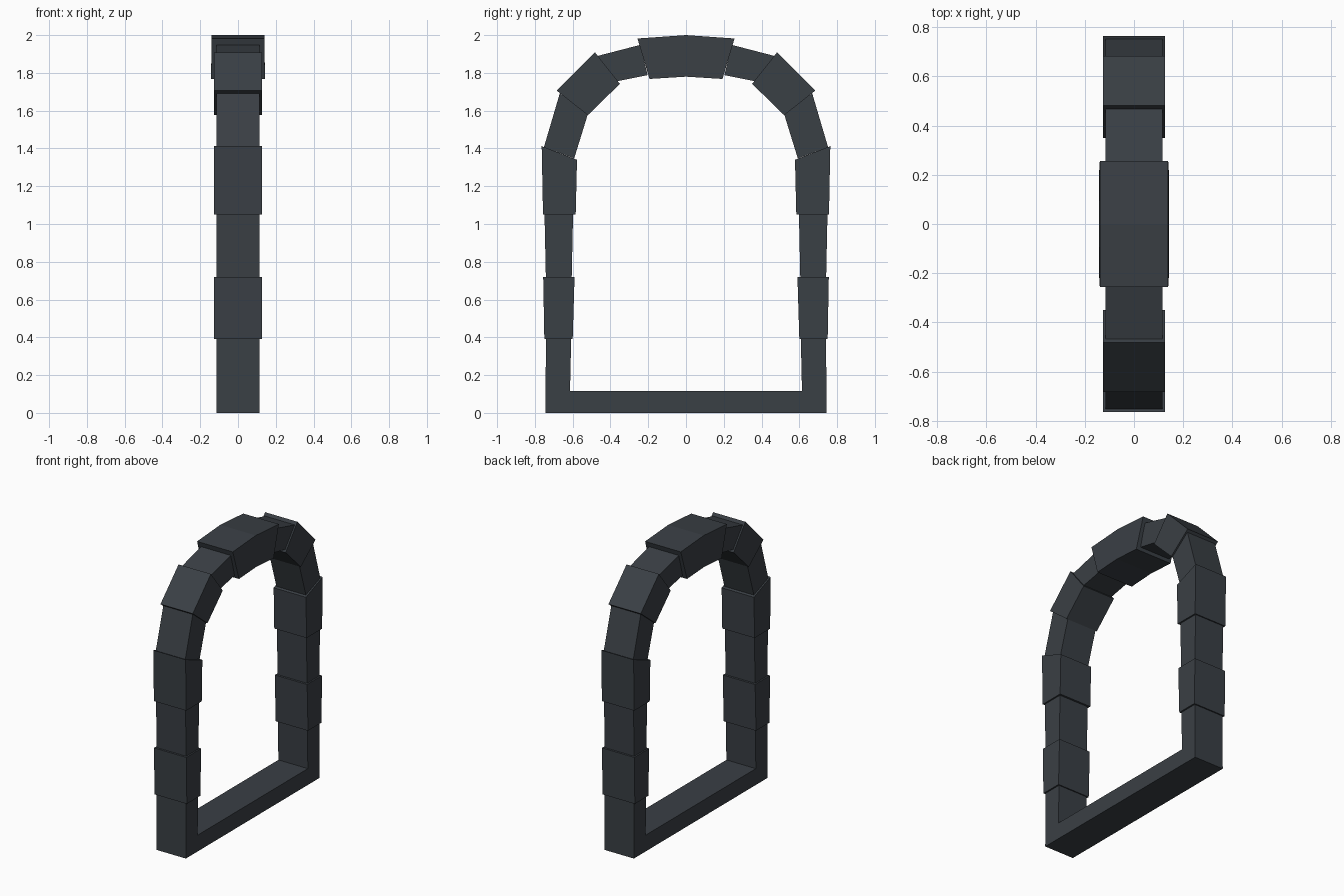
import bpy

if "Cube" in bpy.data.objects:
    bpy.data.objects.remove(bpy.data.objects["Cube"])

stone = bpy.data.materials.new("dark slate")
stone.diffuse_color = (0.042, 0.050, 0.059, 1)
stone.use_nodes = True
stone.node_tree.nodes["Principled BSDF"].inputs["Base Color"].default_value = stone.diffuse_color


def prism(name, profile, hw, hw_back=None, wide=()):
    """Extrude a (y, z) outline across x; indices in wide use the other half width."""
    n = len(profile)
    w = [hw_back if i in wide else hw for i in range(n)]
    verts = [(-w[i], y, z) for i, (y, z) in enumerate(profile)]
    verts += [(w[i], y, z) for i, (y, z) in enumerate(profile)]
    faces = [tuple(range(n))[::-1], tuple(range(n, 2 * n))]
    faces += [(i, (i + 1) % n, n + (i + 1) % n, n + i) for i in range(n)]
    me = bpy.data.meshes.new(name)
    me.from_pydata(verts, [], faces)
    me.materials.append(stone)
    ob = bpy.data.objects.new(name, me)
    bpy.context.collection.objects.link(ob)


def mirrored(half):
    """Complete a half outline with its reflection across y = 0."""
    return half + [(-y, z) for y, z in reversed(half)]


THIN, THICK = 0.115, 0.126

# sill with the two lowest jamb stones
prism("sill_and_base",
      mirrored([(0.745, 0), (0.741, 0.39), (0.608, 0.39), (0.614, 0.115)]), THIN)

# alternating narrow and wide stones: outer low, outer high, inner high, inner low
stones = [
    ("lower_block", THICK, [(0.75, 0.39), (0.756, 0.72), (0.59, 0.72), (0.60, 0.39)]),
    ("middle_jamb", THIN, [(0.742, 0.72), (0.749, 1.05), (0.598, 1.05), (0.605, 0.72)]),
    ("upper_block", THICK, [(0.757, 1.05), (0.764, 1.412), (0.577, 1.34), (0.584, 1.05)]),
    ("arch_spring", THIN, [(0.752, 1.407), (0.668, 1.692), (0.518, 1.587), (0.592, 1.347)]),
    ("arch_block", THICK, [(0.684, 1.706), (0.482, 1.909), (0.35, 1.742), (0.52, 1.576)]),
    ("arch_link", THIN, [(0.467, 1.89), (0.243, 1.948), (0.203, 1.788), (0.363, 1.756)]),
]
for name, hw, pts in stones:
    prism(name + "_right", pts, hw)
    prism(name + "_left", [(-y, z) for y, z in reversed(pts)], hw)

# keystone, a little wider on its underside
prism("keystone", [(0.257, 1.982), (0, 2.0), (-0.257, 1.982),
                   (-0.193, 1.768), (0, 1.78), (0.193, 1.768)],
      0.139, 0.143, wide=(3, 4, 5))
